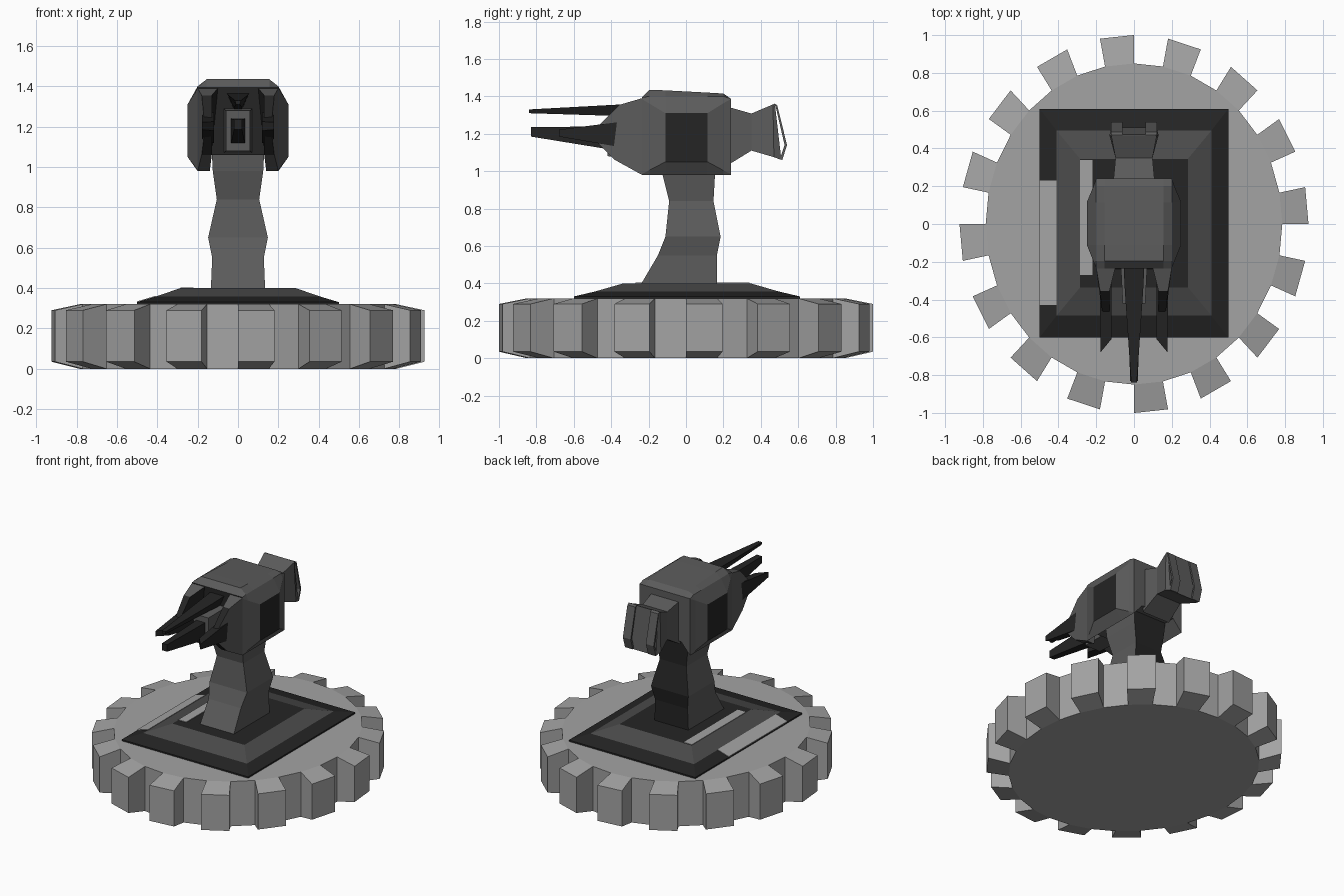
import bpy, bmesh, math
from mathutils import Vector

if "Cube" in bpy.data.objects:
    bpy.data.objects.remove(bpy.data.objects["Cube"])


def material(name, v):
    m = bpy.data.materials.new(name)
    m.diffuse_color = (v, v, v, 1)
    m.use_nodes = True
    m.node_tree.nodes["Principled BSDF"].inputs["Base Color"].default_value = m.diffuse_color
    return m


LIGHT = material("light grey", 0.37)
GREY = material("gunmetal grey", 0.105)
MID = material("plinth grey", 0.072)
DARK = material("near black", 0.018)


def finish(name, bm, mats, rule=None):
    bmesh.ops.recalc_face_normals(bm, faces=bm.faces)
    bm.normal_update()
    for f in bm.faces:
        f.material_index = rule(f.normal, f.calc_center_median()) if rule else 0
    me = bpy.data.meshes.new(name)
    bm.to_mesh(me)
    bm.free()
    for m in mats:
        me.materials.append(m)
    ob = bpy.data.objects.new(name, me)
    bpy.context.collection.objects.link(ob)
    return ob


def loft(name, rings, mats, rule=None):
    """Skin a closed solid through rings of equal point count."""
    bm = bmesh.new()
    vs = [[bm.verts.new(p) for p in r] for r in rings]
    n = len(vs[0])
    for a, b in zip(vs, vs[1:]):
        for i in range(n):
            j = (i + 1) % n
            bm.faces.new((a[i], a[j], b[j], b[i]))
    bm.faces.new(vs[0])
    bm.faces.new(vs[-1])
    return finish(name, bm, mats, rule)


def ring_y(y, x0, x1, z0, z1):
    return [(x0, y, z0), (x1, y, z0), (x1, y, z1), (x0, y, z1)]


def ring_z(z, x, y0, y1):
    return [(-x, y0, z), (x, y0, z), (x, y1, z), (-x, y1, z)]


# Toothed base: 32-sided disc, every second side carries a tapered tooth
bm = bmesh.new()
N = 32


def circle(k, z):
    return [bm.verts.new((0.785 * k * math.cos(2 * math.pi * i / N),
                          0.85 * k * math.sin(2 * math.pi * i / N), z)) for i in range(N)]


lo, hi = circle(1, 0), circle(1, 0.32)
out_lo, out_hi = circle(1.177, 0.035), circle(1.177, 0.29)
bm.faces.new(lo)
bm.faces.new(hi)
for i in range(N):
    j = (i + 1) % N
    if i % 2:
        bm.faces.new((lo[i], lo[j], hi[j], hi[i]))
    else:
        bm.faces.new((out_lo[i], out_lo[j], out_hi[j], out_hi[i]))
        bm.faces.new((hi[i], hi[j], out_hi[j], out_hi[i]))
        bm.faces.new((lo[i], lo[j], out_lo[j], out_lo[i]))
        for k in (i, j):
            bm.faces.new((lo[k], out_lo[k], out_hi[k], hi[k]))
finish("toothed_base", bm, [LIGHT])

# Stepped plinth with dark rim and dark top
loft("plinth",
     [ring_z(0.315, 0.5, -0.6, 0.61), ring_z(0.33, 0.5, -0.6, 0.61),
      ring_z(0.357, 0.41, -0.485, 0.495), ring_z(0.40, 0.285, -0.335, 0.345)],
     [DARK, MID], lambda n, c: 1 if 0.36 < c.z < 0.395 else 0)

# Light inlays on the left side of the plinth
loft("rim_inlay",
     [[(-0.5, y, 0.326), (-0.41, y, 0.353), (-0.41, y, 0.361), (-0.5, y, 0.334)]
      for y in (-0.43, 0.23)], [LIGHT])
loft("top_inlay", [ring_y(y, -0.285, -0.22, 0.397, 0.404) for y in (-0.27, 0.34)], [LIGHT])

# Neck: square column, flared foot, dark rear side
loft("neck",
     [ring_z(z, x, y0, y1) for z, x, y0, y1 in (
         (0.38, 0.135, -0.25, 0.165), (0.55, 0.128, -0.15, 0.165),
         (0.65, 0.148, -0.11, 0.185), (0.84, 0.105, -0.09, 0.147),
         (0.98, 0.125, -0.125, 0.155), (1.08, 0.13, -0.135, 0.16))],
     [GREY, DARK], lambda n, c: 1 if n.y > 0.7 else 0)


# Turret hull: bevelled housing with notched underside and dark side panels
def hull_ring(y, t, zt, grow):
    half = [(t, zt), (0.2, min(zt, 1.4)), (0.2 + 0.05 * grow, 1.385 - 0.075 * grow),
            (0.2 + 0.05 * grow, 0.985 + 0.065 * grow), (0.2, 0.98), (0.13, 1.06)]
    return [(x, y, z) for x, z in half] + [(-x, y, z) for x, z in reversed(half)]


loft("turret_hull",
     [hull_ring(-0.235, 0.155, 1.395, 0), hull_ring(-0.195, 0.155, 1.435, 0.32),
      hull_ring(-0.11, 0.155, 1.432, 1), hull_ring(0.115, 0.155, 1.42, 1),
      hull_ring(0.2, 0.155, 1.415, 0.29), hull_ring(0.24, 0.155, 1.387, 0)],
     [GREY, DARK], lambda n, c: 1 if abs(n.x) > 0.97 and abs(c.y) < 0.1 or n.y < -0.97 else 0)

# Cheek plates and side barrels, one pair each
CHEEK = [(-0.235, 1.39, 0.2, 0.1), (-0.355, 1.355, 0.18, 0.13), (-0.5, 1.21, 0.165, 0.13),
         (-0.5, 1.18, 0.165, 0.13), (-0.38, 1.06, 0.18, 0.13), (-0.235, 0.98, 0.2, 0.14)]
for s, side in ((-1, "left"), (1, "right")):
    loft(side + "_cheek",
         [[(s * o, y, z) for y, z, o, i in CHEEK], [(s * i, y, z) for y, z, o, i in CHEEK]],
         [GREY, DARK],
         lambda n, c, s=s: 1 if n.x * s < -0.5 or (n.y < -0.5 and c.y < -0.4) else 0)
    loft(side + "_barrel",
         [ring_y(-0.3, s * 0.12, s * 0.18, 1.12, 1.27),
          [(s * 0.12, -0.61, 1.18), (s * 0.178, -0.68, 1.185),
           (s * 0.178, -0.68, 1.222), (s * 0.12, -0.61, 1.225)]], [DARK])

# Central barrel housing, lower barrel and thin upper barrel
loft("barrel_housing", [ring_y(-0.22, -0.07, 0.07, 1.07, 1.29),
                        ring_y(-0.42, -0.06, 0.06, 1.08, 1.28)], [GREY])
loft("lower_barrel", [ring_y(-0.40, -0.035, 0.035, 1.115, 1.24),
                      ring_y(-0.83, -0.02, 0.02, 1.185, 1.235)], [DARK])
loft("upper_barrel",
     [[(-b, y, z0), (b, y, z0), (t, y, z1), (-t, y, z1)] for y, b, t, z0, z1 in (
         (-0.22, 0.02, 0.055, 1.285, 1.365), (-0.36, 0.02, 0.048, 1.295, 1.356),
         (-0.84, 0.01, 0.015, 1.31, 1.33))], [DARK])

# Rear unit: narrowing then flaring block
loft("rear_block",
     [ring_y(0.22, -0.11, 0.11, 1.03, 1.345), ring_y(0.35, -0.098, 0.098, 1.11, 1.308),
      [(-0.13, 0.47, 1.075), (0.13, 0.47, 1.075), (0.12, 0.465, 1.357), (-0.12, 0.465, 1.357)],
      [(-0.12, 0.51, 1.06), (0.12, 0.51, 1.06), (0.11, 0.475, 1.36), (-0.11, 0.475, 1.36)]],
     [GREY])

# Two bent rear rails standing off the block
RAIL = [(0.472, 1.362), (0.488, 1.352), (0.54, 1.14), (0.515, 1.06),
        (0.502, 1.065), (0.527, 1.14), (0.482, 1.335)]
for s, side in ((-1, "left"), (1, "right")):
    loft(side + "_rear_rail",
         [[(s * x, y, z) for y, z in RAIL] for x in (0.06, 0.122)], [GREY])
